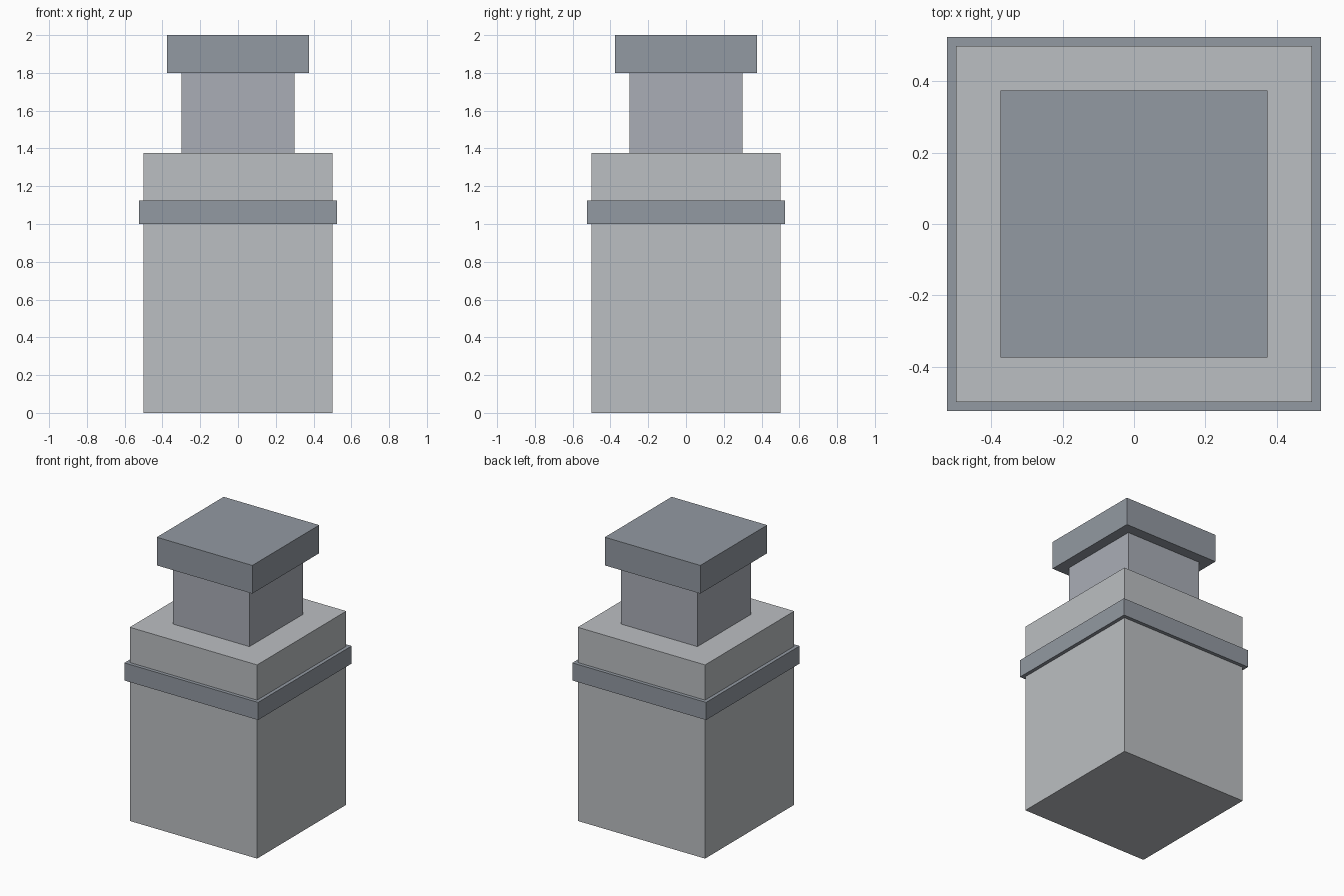
import bpy

if "Cube" in bpy.data.objects:
    bpy.data.objects.remove(bpy.data.objects["Cube"])


def paint(name, rgb):
    mat = bpy.data.materials.new(name)
    mat.diffuse_color = (*rgb, 1)
    mat.use_nodes = True
    mat.node_tree.nodes["Principled BSDF"].inputs["Base Color"].default_value = mat.diffuse_color
    return mat


def block(name, half, z0, z1, mat):
    """Square block centred on the z axis, from z0 to z1."""
    bpy.ops.mesh.primitive_cube_add(size=1, location=(0, 0, (z0 + z1) / 2))
    ob = bpy.context.object
    ob.name = name
    ob.scale = (2 * half, 2 * half, z1 - z0)
    bpy.ops.object.transform_apply(location=False, rotation=False, scale=True)
    ob.data.materials.append(mat)
    return ob


light = paint("light_grey", (0.50, 0.52, 0.54))
mid = paint("mid_grey", (0.40, 0.42, 0.47))
dark = paint("dark_grey", (0.29, 0.32, 0.36))

# Main body with the raised band around it
block("body", 0.5, 0.0, 1.375, light)
block("band", 0.525, 1.0, 1.125, dark)

# Narrow neck and overhanging cap
block("neck", 0.3, 1.375, 1.8, mid)
block("cap", 0.375, 1.8, 2.0, dark)
